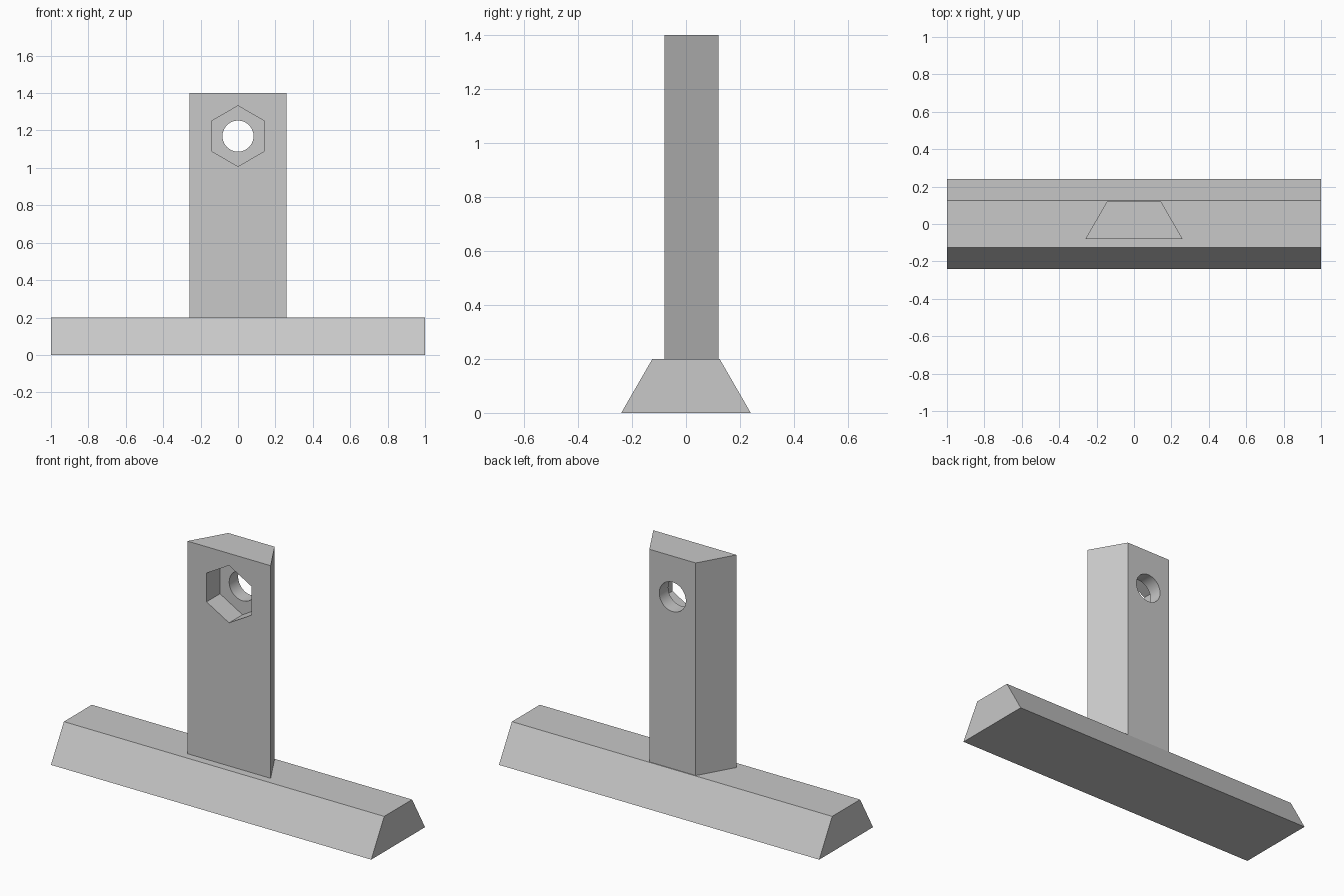
import bpy, bmesh, math
from mathutils import Matrix, Vector

default = bpy.data.objects.get("Cube")
if default:
    bpy.data.objects.remove(default, do_unlink=True)

GREY = (0.58, 0.58, 0.58, 1.0)
grey = bpy.data.materials.new("plain_grey")
grey.use_nodes = True
grey.diffuse_color = GREY
grey.node_tree.nodes["Principled BSDF"].inputs["Base Color"].default_value = GREY


def prism(name, profile, offset):
    """Extrude a closed profile along an offset into a solid."""
    bm = bmesh.new()
    face = bm.faces.new([bm.verts.new(p) for p in profile])
    grown = bmesh.ops.extrude_face_region(bm, geom=[face], use_keep_orig=True)
    moved = [e for e in grown["geom"] if isinstance(e, bmesh.types.BMVert)]
    bmesh.ops.translate(bm, vec=Vector(offset), verts=moved)
    bmesh.ops.recalc_face_normals(bm, faces=bm.faces[:])
    mesh = bpy.data.meshes.new(name)
    bm.to_mesh(mesh)
    bm.free()
    mesh.materials.append(grey)
    obj = bpy.data.objects.new(name, mesh)
    bpy.context.collection.objects.link(obj)
    return obj


def ring(radius, sides, y, z):
    """Regular polygon facing y with one corner pointing up."""
    turn = 2 * math.pi / sides
    return [(radius * math.sin(i * turn), y, z + radius * math.cos(i * turn))
            for i in range(sides)]


def cut(target, cutter):
    cutter.hide_render = True
    mod = target.modifiers.new("cut", 'BOOLEAN')
    mod.operation, mod.solver, mod.object = 'DIFFERENCE', 'EXACT', cutter
    bpy.context.view_layer.objects.active = target
    bpy.ops.object.modifier_apply(modifier=mod.name)
    bpy.data.objects.remove(cutter, do_unlink=True)


# Both bars share a section whose sides lean in by 30 degrees
thick = 0.2
lean = thick * math.tan(math.radians(30))

# Base bar, wide side down
half = 0.24
base = prism("base_bar", [(-1, -half, 0), (-1, half, 0),
                          (-1, half - lean, thick), (-1, lean - half, thick)], (2, 0, 0))

# Upright post, wide side to the front
half, front, back = 0.26, -0.08, 0.12
post = prism("upright_post", [(-half, front, thick), (half, front, thick),
                              (half - lean, back, thick), (lean - half, back, thick)],
             (0, 0, 1.2))

# Hexagonal nut pocket in the front, with a round bolt hole right through
hole_z = 1.17
cut(post, prism("pocket_cutter", ring(0.162, 6, front - 0.1, hole_z), (0, 0.22, 0)))
cut(post, prism("hole_cutter", ring(0.083, 64, front - 0.2, hole_z), (0, 0.6, 0)))

# Smooth the bolt hole, keep all other edges crisp
bpy.ops.object.select_all(action='DESELECT')
post.select_set(True)
bpy.context.view_layer.objects.active = post
bpy.ops.object.shade_smooth_by_angle(angle=math.radians(25))
